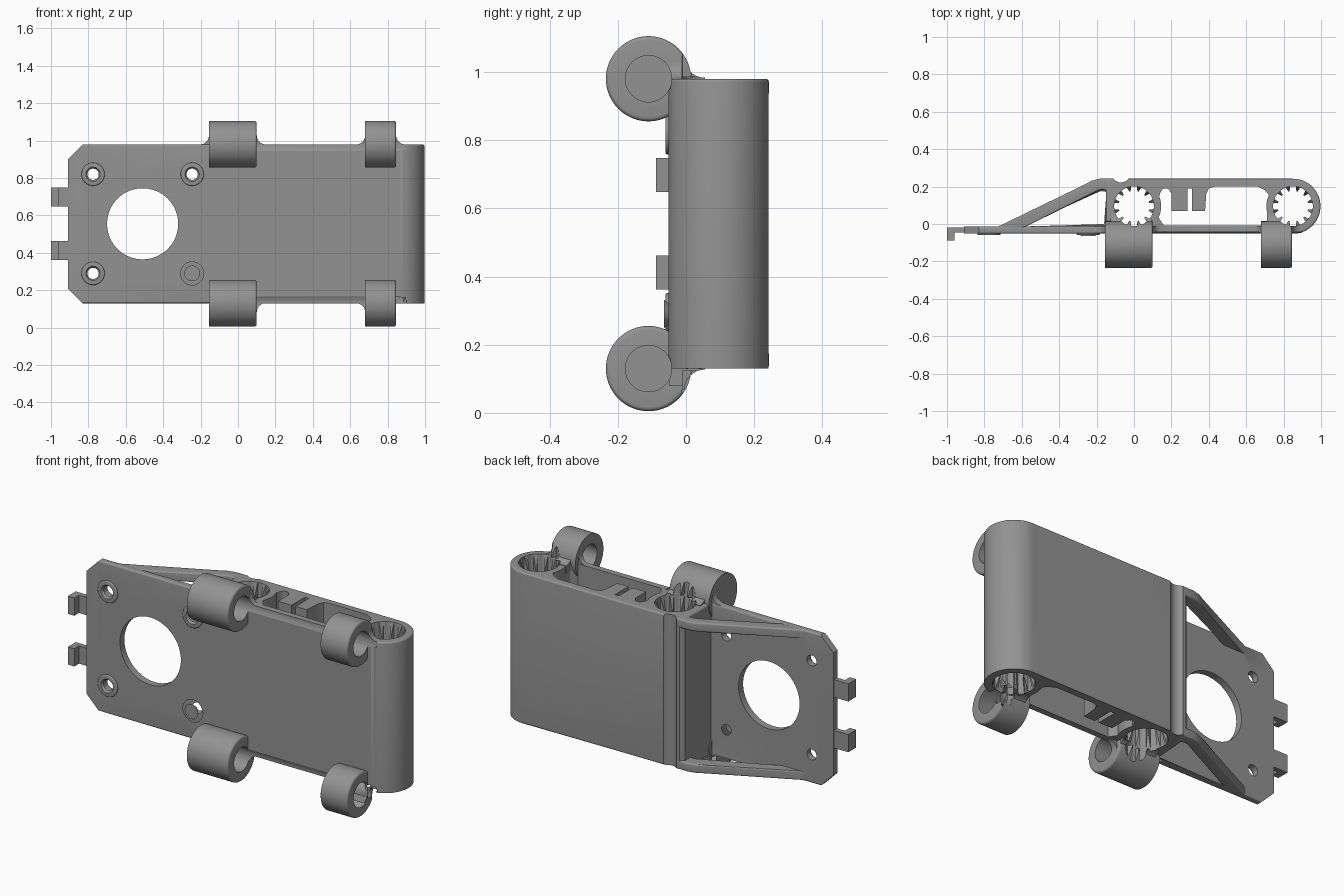
import bpy, bmesh, math
from mathutils import Vector

if "Cube" in bpy.data.objects:
    bpy.data.objects.remove(bpy.data.objects["Cube"])

MID = 0.555            # height of the mirror plane
PIN = (-0.11, 0.98)    # y, z of the upper hinge axis

grey = bpy.data.materials.new("plain grey")
grey.diffuse_color = (0.29, 0.29, 0.29, 1)
grey.use_nodes = True
grey.node_tree.nodes["Principled BSDF"].inputs["Base Color"].default_value = grey.diffuse_color


def arc(cx, cy, r, a0, a1, n=12):
    return [(cx + r * math.cos(math.radians(a0 + (a1 - a0) * i / n)),
             cy + r * math.sin(math.radians(a0 + (a1 - a0) * i / n))) for i in range(n + 1)]


def circle(cx, cy, r, n=64):
    return arc(cx, cy, r, 0, 360, n)[:-1]


def place(p, h, axis):
    return Vector({'x': (h, p[0], p[1]), 'y': (p[0], h, p[1]), 'z': (p[0], p[1], h)}[axis])


def prism(name, pts, lo, hi, axis, bevel=(0, 0), flip=False, top=None):
    """Extrude an outline along an axis, rounding the two end rims; flip mirrors it in z."""
    bm = bmesh.new()
    a = [bm.verts.new(place(p, lo, axis)) for p in pts]
    b = [bm.verts.new(place(p, hi, axis)) for p in (top or pts)]
    fa, fb = bm.faces.new(a), bm.faces.new(b)
    n = len(pts)
    for i in range(n):
        bm.faces.new((a[i], a[(i + 1) % n], b[(i + 1) % n], b[i]))
    rims = [(list(fa.edges), bevel[0]), (list(fb.edges), bevel[1])]
    for edges, w in rims:
        if w:
            bmesh.ops.bevel(bm, geom=edges, offset=w, segments=4, profile=0.5, affect='EDGES')
    if flip:
        for v in bm.verts:
            v.co.z = 2 * MID - v.co.z
    bmesh.ops.recalc_face_normals(bm, faces=bm.faces)
    me = bpy.data.meshes.new(name)
    bm.to_mesh(me)
    bm.free()
    me.materials.append(grey)
    ob = bpy.data.objects.new(name, me)
    bpy.context.collection.objects.link(ob)
    return ob


def box(name, x0, x1, y0, y1, z0, z1):
    return prism(name, [(x0, y0), (x1, y0), (x1, y1), (x0, y1)], z0, z1, 'z')


def combine(part, op):
    """Apply a boolean of the part to the body and remove the part."""
    bpy.context.view_layer.objects.active = body
    m = body.modifiers.new(op, 'BOOLEAN')
    m.operation, m.solver, m.object = op, 'EXACT', part
    bpy.ops.object.modifier_apply(modifier=m.name)
    bpy.data.objects.remove(part)


def add(part):
    combine(part, 'UNION')


def cut(part):
    combine(part, 'DIFFERENCE')


# Main body: front plate, back plate and rounded right end in one outline
outline = [(-0.91, -0.052), (0.85, -0.052)] + arc(0.85, 0.095, 0.147, -90, 90, 32)[1:] + \
    [(-0.13, 0.242), (-0.15, 0.222), (-0.15, -0.01), (-0.91, -0.014)]
body = prism("bracket_body", outline, 0.13, 0.98, 'z', (0.01, 0.01))

# Open cavity between the plates, shaped around the two sockets
cavity = [(0.16, -0.008), (0.68, -0.008), (0.71, 0.02)] + arc(0.85, 0.095, 0.142, 200, 155, 8) + \
    [(0.70, 0.18), (0.66, 0.2), (0.43, 0.2), (0.40, 0.19), (0.386, 0.16), (0.38, 0.07),
     (0.31, 0.07), (0.31, 0.19), (0.285, 0.19), (0.285, 0.07), (0.2, 0.07), (0.2, 0.165)] + \
    arc(0.168, 0.165, 0.026, 20, 160, 8) + arc(0, 0.095, 0.145, 22, -25, 8)
cut(prism("cavity_cutter", cavity, -0.5, 1.6, 'z'))

# Groove along the back plate's left edge
cut(prism("groove_cutter", circle(-0.07, 0.272, 0.05, 32), -0.5, 1.6, 'z'))

# Chamfered plate corners
for flip in (False, True):
    cut(prism("corner_cutter", [(-0.95, 0.86), (-0.79, 1.02), (-0.95, 1.02)], -0.2, 0.1, 'y', flip=flip))

# Sloping braces
brace = [(-0.75, -0.025), (-0.27, 0.208), (-0.225, 0.232), (-0.18, 0.243), (-0.112, 0.243),
         (-0.105, 0.17), (-0.14, 0.165), (-0.152, 0.18), (-0.17, 0.184), (-0.19, 0.18), (-0.60, -0.025)]
for flip in (False, True):
    add(prism("brace", brace, 0.93, 0.979, 'z', (0.008, 0.008), flip))

# Hinge knuckles with their blended roots
for flip in (False, True):
    for x0, x1, rims in ((-0.155, 0.10, (0.045, 0.012)), (0.68, 0.845, (0.012, 0.012))):
        add(prism("knuckle", circle(*PIN, 0.125), x0, x1, 'x', rims, flip))
        root = [(-0.1, 0.94), (-0.1, 1.04)] + arc(0.055, 1.043, 0.06, 180, 270, 8) + [(0.055, 0.94)]
        add(prism("knuckle_root", root, x0 + 0.03, x1 - 0.004, 'x', flip=flip))
        for x, s in ((x0, -1), (x1, 1)):
            flare = [(x - s * 0.02, 0.95), (x + s * 0.05, 0.95)] + \
                [(x + s * 0.05 - s * 0.05 * math.sin(t * math.pi / 16),
                  1.029 - 0.05 * math.cos(t * math.pi / 16)) for t in range(9)] + [(x - s * 0.02, 1.029)]
            add(prism("knuckle_flare", flare, -0.048, -0.012, 'y', flip=flip))

# Pin bores, blind at the left knuckle
for flip in (False, True):
    cut(prism("pin_cutter", circle(*PIN, 0.068, 48), -0.1, 0.9, 'x', flip=flip))

# Toothed sockets with conical mouths
for cx in (0, 0.85):
    star = []
    for k in range(12):
        for da, r in ((-9, 0.106), (0, 0.107), (9, 0.106), (12.5, 0.082), (17.5, 0.082)):
            t = math.radians(k * 30 + da)
            star.append((cx + r * math.cos(t), 0.095 + r * math.sin(t)))
    cut(prism("socket_cutter", star, -0.5, 1.6, 'z'))
    for flip in (False, True):
        cut(prism("mouth_cutter", circle(cx, 0.095, 0.08, 48), 0.90, 0.985, 'z', flip=flip,
                  top=circle(cx, 0.095, 0.108, 48)))

# Large round opening and four screw holes on raised rings
cut(prism("opening_cutter", circle(-0.51, MID, 0.19, 72), -0.2, 0.1, 'y'))
for x in (-0.775, -0.245):
    for z in (0.29, 0.82):
        add(prism("screw_ring", circle(x, z, 0.062, 32), -0.06, -0.03, 'y', (0.006, 0)))
        cut(prism("screw_cutter", circle(x, z, 0.03, 32), -0.2, 0.1, 'y'))
        cut(prism("countersink_cutter", circle(x, z, 0.042, 32), -0.065, -0.045, 'y',
                  top=circle(x, z, 0.028, 32)))

# Hooked clips on the left edge
hook = [(-1.0, -0.088), (-0.96, -0.088), (-0.96, -0.046), (-0.88, -0.046), (-0.88, -0.018), (-1.0, -0.018)]
for flip in (False, True):
    add(prism("clip", hook, 0.648, 0.748, 'z', flip=flip))

bpy.ops.object.select_all(action='DESELECT')
body.select_set(True)
bpy.context.view_layer.objects.active = body
bpy.ops.object.shade_smooth_by_angle(angle=math.radians(30))
